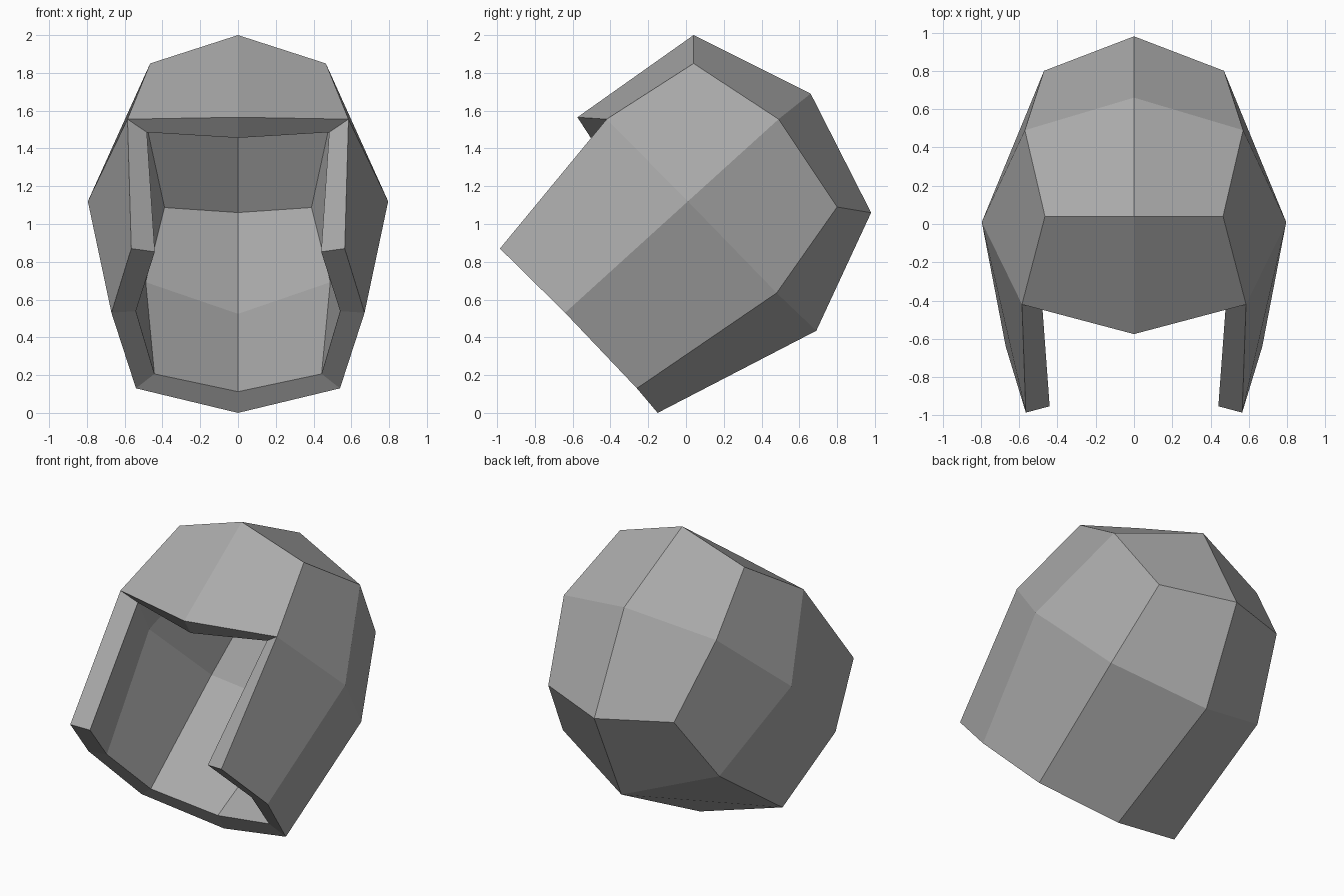
import bpy
import bmesh

cube = bpy.data.objects.get("Cube")
if cube:
    bpy.data.objects.remove(cube)

# Plain grey material
GREY = (0.4, 0.4, 0.4, 1.0)
grey = bpy.data.materials.new("helmet grey")
grey.use_nodes = True
grey.diffuse_color = GREY
shader = grey.node_tree.nodes["Principled BSDF"]
shader.inputs["Base Color"].default_value = GREY
shader.inputs["Roughness"].default_value = 0.8

# Half shell: centre ridge and side ridge, from brow over the crown to the nape
ridge = [(-0.575, 1.565), (0.04, 2.0), (0.66, 1.69),
         (0.98, 1.06), (0.69, 0.435), (-0.15, 0.0)]
side = [(0.585, -0.42, 1.555), (0.465, 0.04, 1.85), (0.57, 0.49, 1.555),
        (0.47, 0.8, 1.09), (0.585, 0.48, 0.635), (0.54, -0.26, 0.13)]
# Ear point, lower rim point and cheek tip
ear, jaw, cheek = (0.795, 0.01, 1.12), (0.67, -0.64, 0.53), (0.565, -0.985, 0.87)

bm = bmesh.new()
centre = [bm.verts.new((0, y, z)) for y, z in ridge]
outer = [bm.verts.new(p) for p in side]
hub, low, tip = (bm.verts.new(p) for p in (ear, jaw, cheek))

# Strip beside the centre ridge
for i in range(len(centre) - 1):
    bm.faces.new((centre[i], outer[i], outer[i + 1], centre[i + 1]))

# Four side panels meeting at the ear
loop = [outer[0], tip, low] + outer[:0:-1]
for k in range(0, len(loop), 2):
    bm.faces.new((hub, loop[k], loop[k + 1], loop[(k + 2) % len(loop)]))

mesh = bpy.data.meshes.new("helmet_shell")
bm.to_mesh(mesh)
bm.free()
mesh.materials.append(grey)
helmet = bpy.data.objects.new("helmet_shell", mesh)
bpy.context.collection.objects.link(helmet)

# Mirror to the other side, then thicken inwards
mirror = helmet.modifiers.new("Mirror", "MIRROR")
mirror.use_axis[0] = True
mirror.use_clip = True
thick = helmet.modifiers.new("Thickness", "SOLIDIFY")
thick.thickness = 0.13
thick.offset = -1
thick.use_even_offset = False
